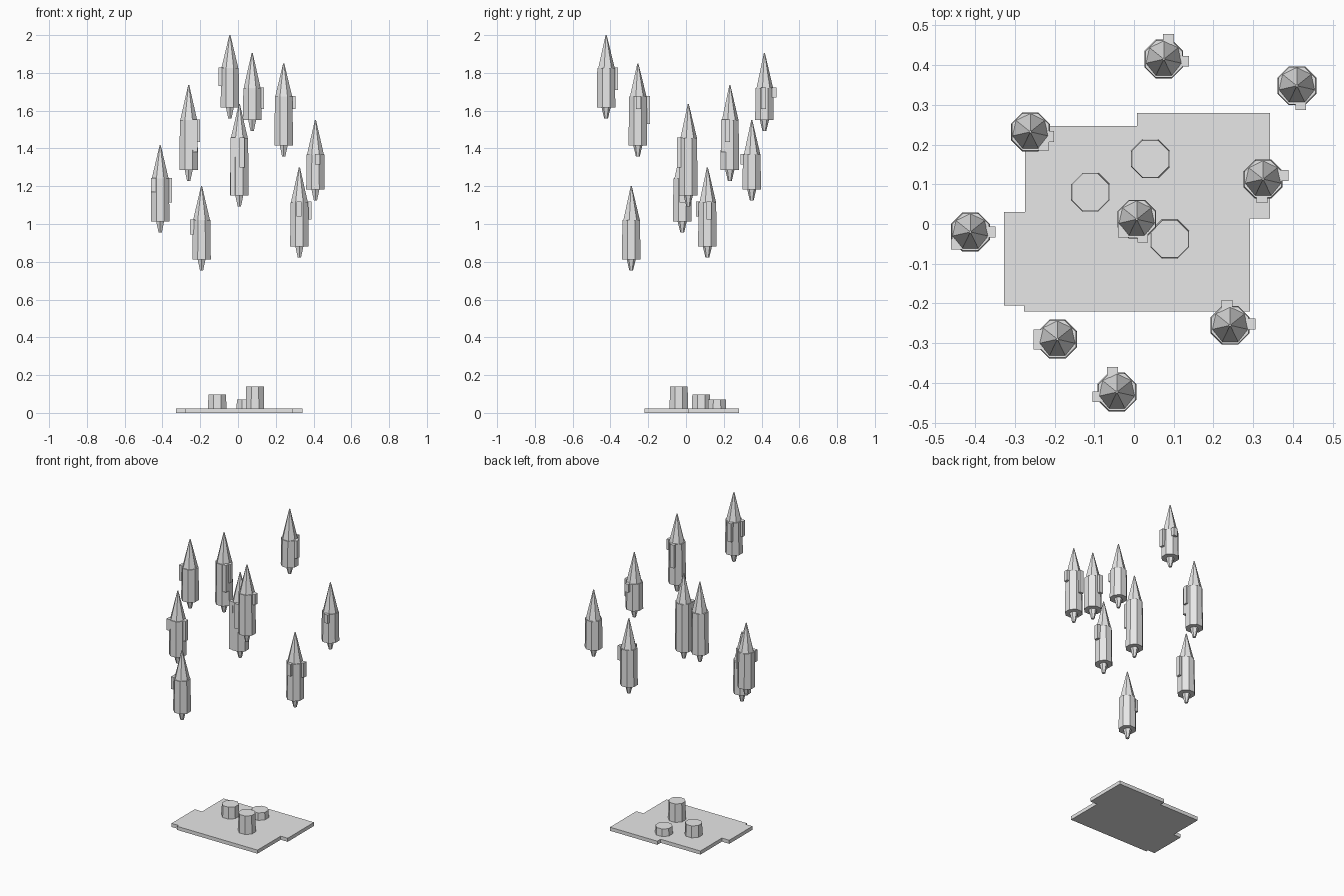
import bpy, bmesh, math
from mathutils import Matrix, Vector

if "Cube" in bpy.data.objects:
    bpy.data.objects.remove(bpy.data.objects["Cube"])

stone = bpy.data.materials.new("light_grey")
stone.diffuse_color = (0.8, 0.8, 0.8, 1)
stone.use_nodes = True
stone.node_tree.nodes["Principled BSDF"].inputs["Base Color"].default_value = stone.diffuse_color


def finish(bm, name):
    bmesh.ops.recalc_face_normals(bm, faces=bm.faces[:])
    me = bpy.data.meshes.new(name)
    bm.to_mesh(me)
    bm.free()
    me.materials.append(stone)
    ob = bpy.data.objects.new(name, me)
    bpy.context.collection.objects.link(ob)
    return ob


def frustum(bm, x, y, z0, z1, r0, r1, sides, turn=0.0):
    m = Matrix.Translation((x, y, (z0 + z1) / 2)) @ Matrix.Rotation(turn, 4, 'Z')
    bmesh.ops.create_cone(bm, cap_ends=True, segments=sides, radius1=r0,
                          radius2=r1, depth=z1 - z0, matrix=m)


def box(bm, x0, x1, y0, y1, z0, z1):
    m = Matrix.Translation(((x0 + x1) / 2, (y0 + y1) / 2, (z0 + z1) / 2))
    bmesh.ops.create_cube(bm, size=1, matrix=m @ Matrix.Diagonal((x1 - x0, y1 - y0, z1 - z0, 1)))


# Stepped base slab
outline = [(-.275, .247), (.007, .247), (.007, .28), (.342, .28), (.342, .014), (.292, .014),
           (.292, -.22), (-.277, -.22), (-.277, -.205), (-.327, -.205), (-.327, .03), (-.275, .03)]
bm = bmesh.new()
face = bm.faces.new([bm.verts.new((x, y, 0)) for x, y in outline])
ext = bmesh.ops.extrude_face_region(bm, geom=[face])
bmesh.ops.translate(bm, vec=(0, 0, .023),
                    verts=[v for v in ext['geom'] if isinstance(v, bmesh.types.BMVert)])
finish(bm, "base_slab")

# Octagonal stumps on the slab
for i, (x, y, h) in enumerate([(-.11, .08, .098), (.041, .164, .07), (.09, -.038, .14)]):
    bm = bmesh.new()
    frustum(bm, x, y, .02, h, .053, .0505, 8, math.pi / 8)
    finish(bm, f"stump_{i + 1}")

# Floating towers: x, y, spire tip, body top, body bottom,
# then side blocks as (centre x offset, centre y offset, bottom z)
towers = [
    (-.043, -.423, 2.0, 1.825, 1.617, [(-.011, .05, 1.71), (-.048, -.012, 1.73)]),
    (.075, .415, 1.905, 1.72, 1.55, [(.012, .05, 1.67), (.05, -.005, 1.61)]),
    (.242, -.255, 1.85, 1.675, 1.415, [(-.008, .05, 1.53), (.05, .003, 1.61)]),
    (-.261, .232, 1.735, 1.55, 1.285, [(.046, -.012, 1.435), (.034, -.033, 1.38)]),
    (.007, .012, 1.635, 1.455, 1.15, [(-.034, -.032, 1.15), (.015, -.045, 1.30)]),
    (.41, .348, 1.55, 1.367, 1.183, [(.01, -.047, 1.315)]),
    (-.412, -.02, 1.417, 1.24, 1.013, [(-.035, -.031, 1.17), (.05, 0, 1.115)]),
    (.325, .113, 1.30, 1.115, .88, [(.05, .009, 1.025), (-.003, -.047, 1.04)]),
    (-.193, -.29, 1.20, 1.02, .813, [(-.047, .011, .945), (-.047, -.012, .945)]),
]
for i, (x, y, tip, top, bottom, blocks) in enumerate(towers):
    n = i + 1
    bm = bmesh.new()
    frustum(bm, x, y, bottom, top, .053, .0505, 8, math.pi / 8)
    finish(bm, f"tower_body_{n}")
    bm = bmesh.new()
    frustum(bm, x, y, top, tip, .046, .003, 7)
    finish(bm, f"tower_spire_{n}")
    bm = bmesh.new()
    frustum(bm, x, y, bottom - .058, bottom, .010, .024, 6)
    finish(bm, f"tower_foot_{n}")
    bm = bmesh.new()
    for dx, dy, low in blocks:
        box(bm, x + dx - .0135, x + dx + .0135, y + dy - .0135, y + dy + .0135, low, top + .003)
    finish(bm, f"tower_blocks_{n}")
